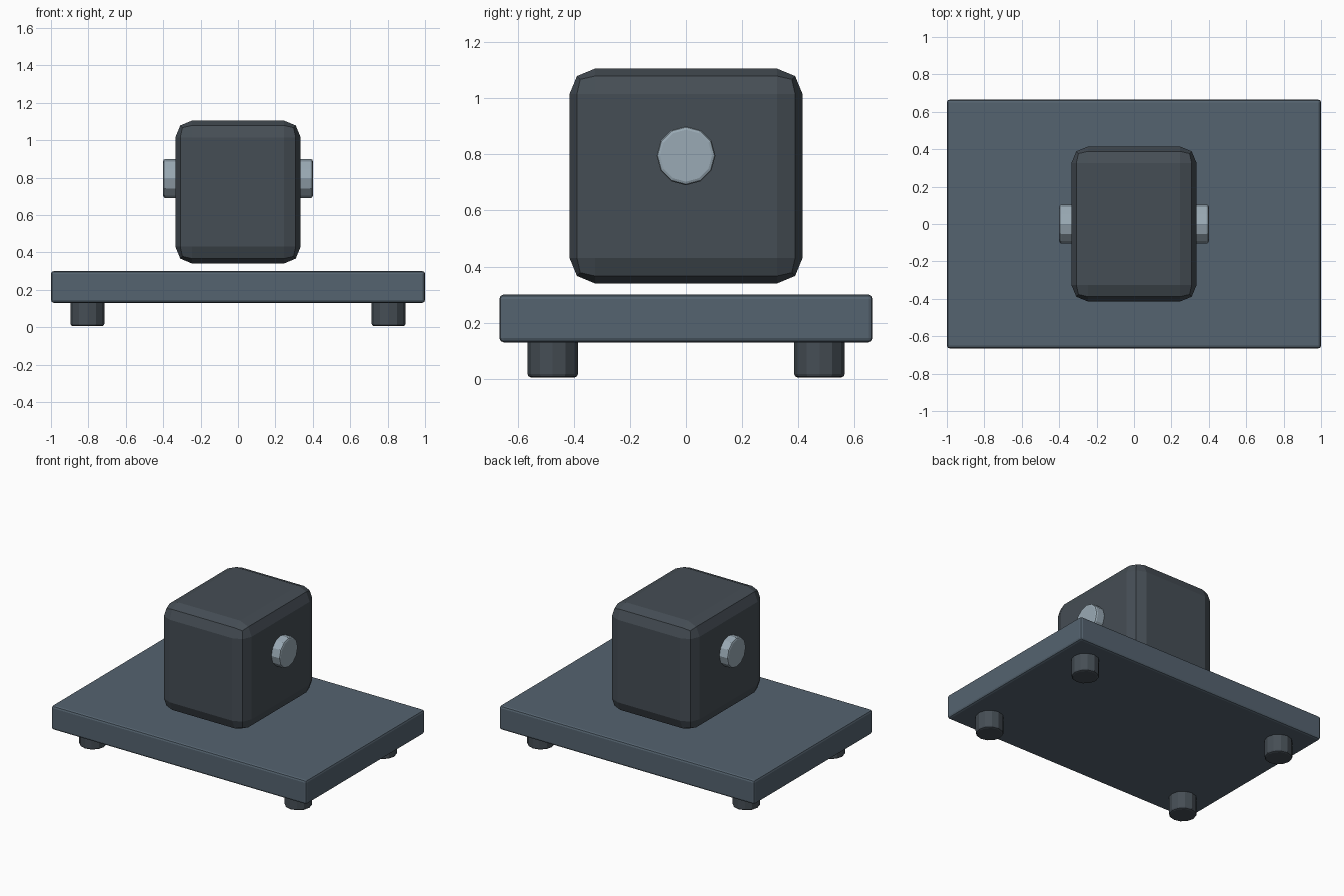
import bpy
from math import pi

if "Cube" in bpy.data.objects:
    bpy.data.objects.remove(bpy.data.objects["Cube"])


def material(name, rgb):
    m = bpy.data.materials.new(name)
    m.diffuse_color = (*rgb, 1)
    m.use_nodes = True
    m.node_tree.nodes["Principled BSDF"].inputs["Base Color"].default_value = m.diffuse_color
    return m


slate = material("slate", (0.09, 0.125, 0.16))
dark = material("dark", (0.06, 0.075, 0.09))
steel = material("steel", (0.32, 0.40, 0.46))


def finish(obj, name, mat, bevel):
    obj.name = name
    obj.data.materials.append(mat)
    mod = obj.modifiers.new("bevel", 'BEVEL')
    mod.width = bevel
    mod.segments = 2
    mod.limit_method = 'ANGLE'
    mod.angle_limit = pi / 4


def box(name, size, z, mat, bevel):
    bpy.ops.mesh.primitive_cube_add(size=1, location=(0, 0, z))
    obj = bpy.context.object
    obj.scale = size
    bpy.ops.object.transform_apply(location=False, rotation=False, scale=True)
    finish(obj, name, mat, bevel)


def cylinder(name, radius, depth, loc, mat, sides, rot=(0, 0, 0)):
    bpy.ops.mesh.primitive_cylinder_add(vertices=sides, radius=radius, depth=depth,
                                        location=loc, rotation=rot)
    finish(bpy.context.object, name, mat, 0.012)


# Base plate and the chamfered block hovering just above it
box("base_plate", (2.0, 1.33, 0.17), 0.215, slate, 0.015)
box("block", (0.67, 0.83, 0.765), 0.7225, dark, 0.09)

# Side knobs and corner feet
for sx in (-1, 1):
    cylinder("side_knob", 0.105, 0.09, (sx * 0.355, 0, 0.795), steel, 12, (0, pi / 2, 0))
    for sy in (-1, 1):
        cylinder("foot", 0.09, 0.135, (sx * 0.805, sy * 0.475, 0.0725), dark, 12)
